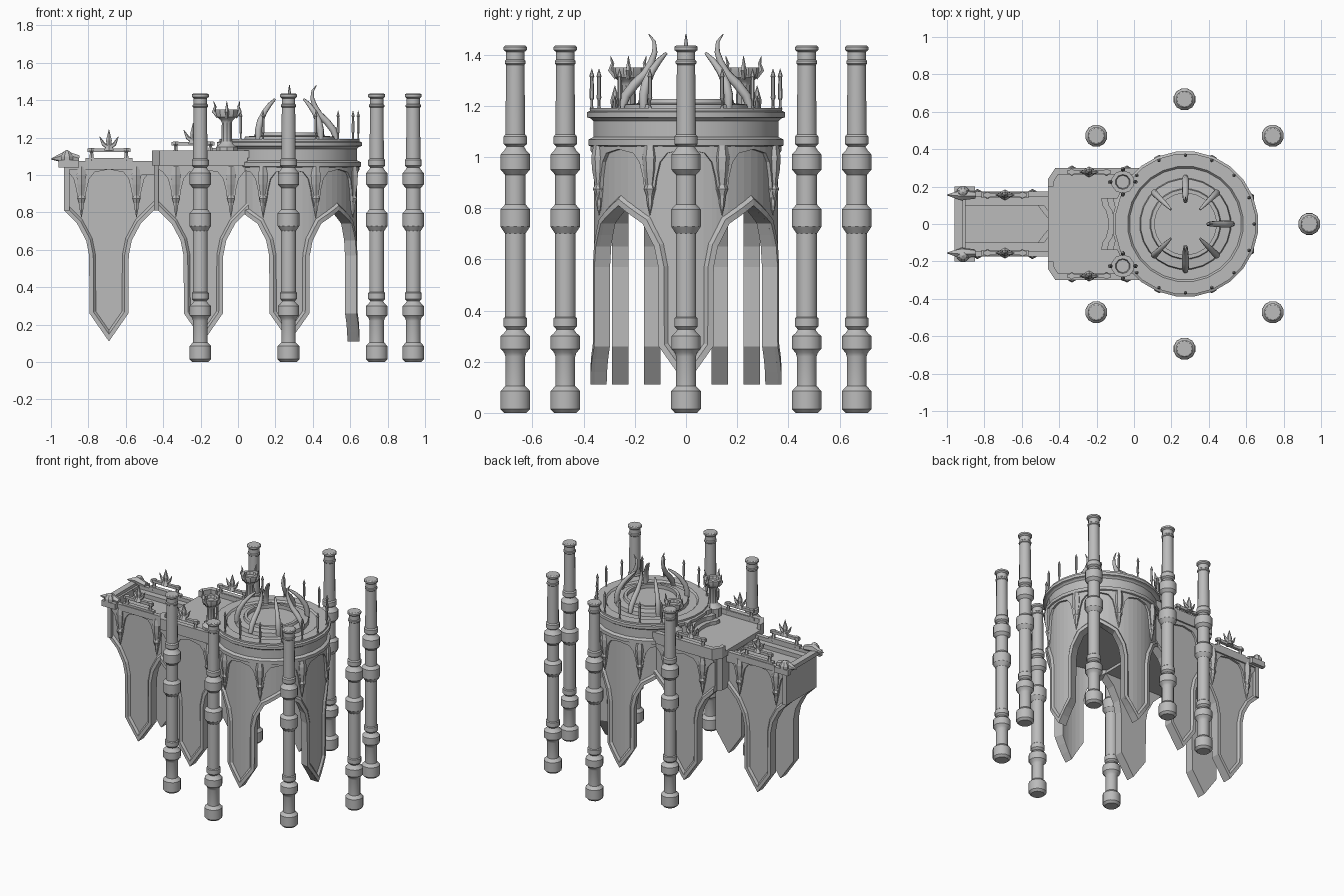
import bpy, bmesh, math
from math import sin, cos, pi, radians
from mathutils import Vector

if "Cube" in bpy.data.objects:
    bpy.data.objects.remove(bpy.data.objects["Cube"])

stone = bpy.data.materials.new("grey stone")
stone.use_nodes = True
GREY = (0.5, 0.5, 0.5, 1)
stone.diffuse_color = GREY
stone.node_tree.nodes["Principled BSDF"].inputs["Base Color"].default_value = GREY

CX = 0.275          # axis of the round tower
WALL = 0.36         # radius of the tower wall


def finish(name, verts, faces, smooth=None):
    me = bpy.data.meshes.new(name)
    me.from_pydata([tuple(v) for v in verts], [], faces)
    bm = bmesh.new()
    bm.from_mesh(me)
    bmesh.ops.recalc_face_normals(bm, faces=bm.faces)
    bm.to_mesh(me)
    bm.free()
    me.materials.append(stone)
    ob = bpy.data.objects.new(name, me)
    bpy.context.collection.objects.link(ob)
    if smooth:
        bpy.ops.object.select_all(action='DESELECT')
        ob.select_set(True)
        bpy.context.view_layer.objects.active = ob
        bpy.ops.object.shade_smooth_by_angle(angle=radians(smooth))
    return ob


def loft(name, rings, smooth=None):
    """Skin closed rings of equal length and cap both ends."""
    n = len(rings[0])
    verts = [v for r in rings for v in r]
    faces = [(i * n + j, i * n + (j + 1) % n, (i + 1) * n + (j + 1) % n, (i + 1) * n + j)
             for i in range(len(rings) - 1) for j in range(n)]
    faces += [tuple(range(n)), tuple(range(len(verts) - n, len(verts)))]
    return finish(name, verts, faces, smooth)


def lathe(name, profile, x, y, sides, smooth=None):
    return loft(name, [[(x + max(r, 0.0005) * cos(2 * pi * (k + .5) / sides),
                         y + max(r, 0.0005) * sin(2 * pi * (k + .5) / sides), z)
                        for k in range(sides)] for r, z in profile], smooth)


def prism(name, plan, z0, z1):
    return loft(name, [[(x, y, z) for x, y in plan] for z in (z0, z1)])


def box(name, x0, x1, y0, y1, z0, z1):
    return prism(name, [(x0, y0), (x1, y0), (x1, y1), (x0, y1)], z0, z1)


def horn(name, path, radii, sides=8):
    """Tapered tube along a path of points."""
    pts = [Vector(p) for p in path]
    rings = []
    for i, p in enumerate(pts):
        t = (pts[min(i + 1, len(pts) - 1)] - pts[max(i - 1, 0)]).normalized()
        a = t.cross(Vector((0.31, 0.57, 0.11))).normalized()
        b = t.cross(a)
        rings.append([p + radii[i] * (a * cos(2 * pi * k / sides) + b * sin(2 * pi * k / sides))
                      for k in range(sides)])
    return loft(name, rings, 50)


# ---- wall bays: flat or wrapped round the tower ----
def flat(cx, y, s):
    return lambda u, z, d: (cx + u, s * (y + d), z)


def curved(angle):
    return lambda u, z, d: (CX + (WALL + d) * cos(angle + u / WALL),
                            (WALL + d) * sin(angle + u / WALL), z)


def mirror_fine(half):
    line = [(-u, z) for u, z in reversed(half[1:])] + half
    out = [line[0]]
    for a, b in zip(line, line[1:]):
        n = max(1, math.ceil((b[0] - a[0]) / 0.04))
        out += [(a[0] + (b[0] - a[0]) * k / n, a[1] + (b[1] - a[1]) * k / n) for k in range(1, n + 1)]
    return out


def inset(line, d):
    """Offset the lower edge of a bay into the wall."""
    w = line[-1][0]
    ext = [(-2 * w - line[1][0], line[1][1])] + line + [(2 * w - line[-2][0], line[-2][1])]
    out = []
    for p, q, r in zip(ext, ext[1:], ext[2:]):
        a = Vector((q[0] - p[0], q[1] - p[1])).normalized()
        b = Vector((r[0] - q[0], r[1] - q[1])).normalized()
        t = (a + b).normalized()
        k = d / max(0.5, t.dot(a))
        out.append((q[0] - t.y * k, q[1] + t.x * k))
    return out


def strip(name, low, out_high, in_high, f, d_in, d_out):
    return loft(name, [[f(*l, d_in), f(*l, d_out), f(*ho, d_out), f(*hi, d_in)]
                       for l, ho, hi in zip(low, out_high, in_high)])


def bay(name, f, w, drop):
    leg = mirror_fine([(0, .11), (.104, .26), (.106, .57), (.122, .65), (.17, .74), (w, .81)])
    top = [(u, 1.05) for u, z in leg]
    strip(name + "_wall", leg, top, top, f, -.05, 0)
    strip(name + "_rim", leg, inset(leg, .022), inset(leg, .036), f, -.002, .014)
    # scalloped trim with hanging points
    half = [(0, 1.03)] + [(drop + o, z) for o, z in (
        (-.07, 1.015), (-.042, .98), (-.027, .92), (-.02, .87), (0, .79),
        (.02, .87), (.027, .92), (.042, .98), (.07, 1.015))] + [(w, 1.03)]
    trim = mirror_fine(half)
    top = [(u, 1.05) for u, z in trim]
    strip(name + "_trim", trim, top, top, f, -.002, .014)
    for s in (-1, 1):
        x, y, _ = f(s * drop, 0, .008)
        lathe(name + "_pendant", [(0, .77), (.012, .82), (.014, .85), (.024, .875), (.016, .89),
                                  (.027, .95), (.03, 1.0), (.022, 1.045)], x, y, 6)


for s in (-1, 1):
    side = "left" if s > 0 else "right"
    bay(side + "_bridge_bay", flat(-.69, .15, s), .24, .147)
    bay(side + "_court_bay", flat(-.185, .275, s), .24, .147)
for k, nm in ((-1, "right"), (0, "end"), (1, "left")):
    bay(nm + "_tower_bay", curved(k * pi / 2), WALL * pi / 4, WALL * pi / 8)

# ---- bridge and court bodies ----
def sym(half):
    return half + [(x, -y) for x, y in reversed(half)]


box("bridge_body", -.925, -.42, -.145, .145, .81, 1.02)
prism("court_body", sym([(-.45, .19), (-.45, .22), (-.41, .27), (.05, .27)]), .81, 1.05)
prism("court_cornice", sym([(-.46, .19), (-.46, .24), (-.42, .3), (.05, .3)]), 1.05, 1.09)
box("bridge_end_wall", -.93, -.9, -.175, .175, .81, 1.07)
box("bridge_end_beam", -.96, -.915, -.17, .17, 1.06, 1.09)
for s in (-1, 1):
    prism("bridge_parapet", [(-.93, s * .145), (-.93, s * .175), (-.46, s * .175), (-.46, s * .145)], 1.03, 1.075)
    prism("court_parapet", [(-.46, s * .2), (-.46, s * .24), (-.42, s * .3), (.06, s * .3),
                            (.06, s * .265), (-.405, s * .265), (-.43, s * .225), (-.43, s * .2)], 1.09, 1.13)
    # pointed end blocks
    box("end_block", -.96, -.85, s * .2 - .03 * (s > 0), s * .2 + .03 * (s < 0), 1.04, 1.08)
    horn("end_point", [(-1, s * .155, 1.085), (-.96, s * .155, 1.09), (-.92, s * .155, 1.1), (-.85, s * .155, 1.085)],
         [.002, .018, .03, .02], 6)
    lathe("end_knob", [(.035, 1.08), (.035, 1.1), (.018, 1.125), (0, 1.135)], -.915, s * .17, 8)

# ---- wavy stairs ----
for i in range(3):
    d = .032 * i
    prism("bridge_step", sym([(-.38, .175), (-.525 + d, .175), (-.515 + d, .1), (-.485 + d, .06), (-.46 + d, .03)]),
          1.0, 1.03 + .022 * i)
    prism("tower_step", sym([(.0, .14), (-.175 + d, .14), (-.17 + d, .1), (-.15 + d, .07), (-.14 + d, .03)]),
          1.05, 1.115 + .03 * i)

# ---- tower drum, cornice and dais ----
lathe("tower_drum", [(0, .83), (.33, .83), (.33, 1.03), (.36, 1.035), (.385, 1.045), (.385, 1.068), (.365, 1.078),
                     (.365, 1.14), (.375, 1.15), (.39, 1.155), (.39, 1.175), (.378, 1.18), (.378, 1.192),
                     (.31, 1.192), (.3, 1.18), (.245, 1.18), (.24, 1.205), (.19, 1.21), (.185, 1.226),
                     (.165, 1.226), (.165, 1.2), (0, 1.2)], CX, 0, 24, 25)

# ---- horns round the dais, posts round the rim ----
def radial(profile, a):
    return [(CX + r * cos(a), r * sin(a), z) for r, z in profile]


TALL = [(.25, 1.19), (.235, 1.24), (.2, 1.285), (.16, 1.325), (.135, 1.37), (.122, 1.41), (.124, 1.45), (.145, 1.48)]
SHORT = [(.235, 1.19), (.235, 1.24), (.222, 1.285), (.19, 1.335), (.15, 1.375), (.11, 1.405)]
for k in range(-3, 4):
    a = k * pi / 4
    if k % 2:
        horn("short_horn", radial(SHORT, a), [.016, .019, .018, .015, .012, .006])
    else:
        horn("tall_horn", radial(TALL, a), [.014, .019, .019, .017, .014, .011, .007, .002])
for k in range(-6, 7):
    a = k * pi / 8
    lathe("rim_post", [(.009, 1.185), (.005, 1.2), (.005, 1.22), (.009, 1.23), (.007, 1.31), (.01, 1.315), (0, 1.345)],
          CX + .368 * cos(a), .368 * sin(a), 6)

# ---- braziers and railing ornaments ----
for s in (-1, 1):
    x, y = -.06, s * .225
    lathe("brazier", [(.06, 1.08), (.06, 1.15), (.04, 1.165), (.03, 1.18), (.028, 1.28), (.036, 1.295), (.055, 1.31),
                      (.062, 1.335), (.062, 1.35), (.04, 1.35), (.035, 1.33), (0, 1.33)], x, y, 10, 30)
    for k in range(4):
        c, n = cos(k * pi / 2), sin(k * pi / 2)
        horn("brazier_spike", [(x + r * c, y + r * n, z) for r, z in ((.045, 1.31), (.07, 1.34), (.062, 1.365), (.07, 1.395))],
             [.012, .011, .007, .001], 5)
    for cx, y, z in ((-.69, s * .155, 1.07), (-.24, s * .278, 1.105)):
        box("ornament_base", cx - .125, cx + .125, y - .015, y + .015, z, z + .02)
        box("ornament_beam", cx - .115, cx + .115, y - .011, y + .011, z + .052, z + .072)
        for t in (-1, 1):
            lathe("ornament_foot", [(.02, z), (.012, z + .03), (.01, z + .05), (.018, z + .06), (.018, z + .075)],
                  cx + t * .093, y, 6)
            horn("ornament_wing", [(cx, y, z + .075), (cx + t * .03, y, z + .095), (cx + t * .05, y, z + .135)],
                 [.014, .011, .002], 5)
        lathe("ornament_spire", [(.03, z + .06), (.014, z + .09), (.018, z + .115), (0, z + .175)], cx, y, 6)

# ---- free-standing columns ----
COLUMN = [(.045, 0), (.06, .015), (.06, .085), (.045, .1), (.04, .105), (.04, .22), (.045, .235), (.059, .25),
          (.059, .3), (.045, .312), (.035, .325), (.047, .338), (.047, .37), (.041, .375), (.041, .7), (.06, .728),
          (.06, .795), (.041, .815), (.041, .93), (.059, .95), (.059, 1.01), (.045, 1.025), (.035, 1.04),
          (.047, 1.05), (.047, 1.08), (.04, 1.088), (.037, 1.36), (.042, 1.365), (.042, 1.375), (.037, 1.38),
          (.037, 1.41), (.047, 1.418), (.047, 1.43), (.04, 1.435)]
for k in range(-3, 4):
    a = k * pi / 4
    lathe("column", COLUMN, .27 + .667 * cos(a), .667 * sin(a), 12, 32)
